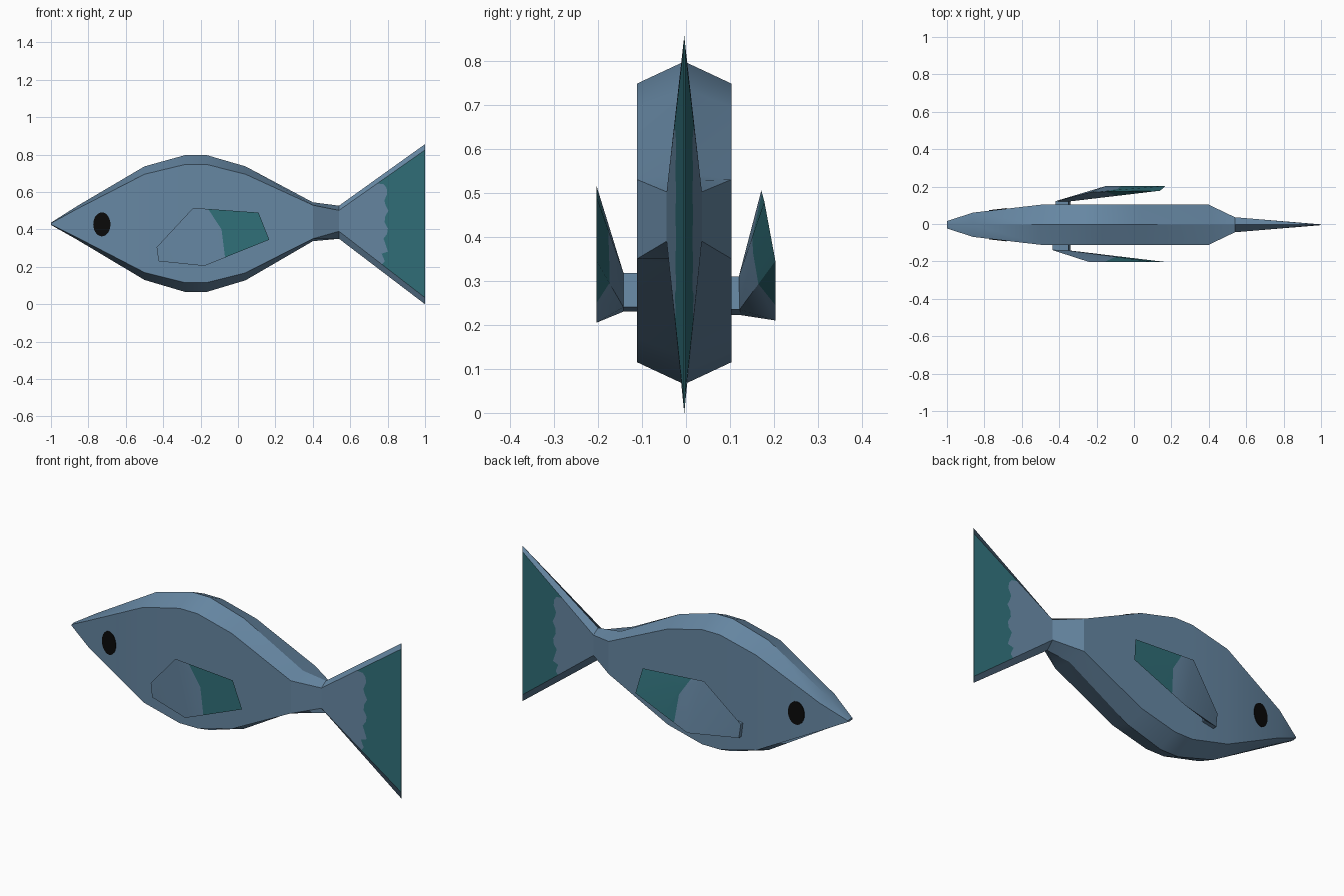
import bpy, bmesh, math

if "Cube" in bpy.data.objects:
    bpy.data.objects.remove(bpy.data.objects["Cube"])

YC = -0.004  # centre plane of the body


def material(name, rgb):
    m = bpy.data.materials.new(name)
    m.diffuse_color = (*rgb, 1)
    m.use_nodes = True
    m.node_tree.nodes["Principled BSDF"].inputs["Base Color"].default_value = m.diffuse_color
    return m


BLUE = material("slate_blue", (0.133, 0.242, 0.365))
TEAL = material("deep_teal", (0.030, 0.160, 0.190))
BLACK = material("eye_black", (0.003, 0.003, 0.003))


def finish(name, bm, mats, smooth=True):
    bmesh.ops.recalc_face_normals(bm, faces=bm.faces[:])
    me = bpy.data.meshes.new(name)
    bm.to_mesh(me)
    bm.free()
    for m in mats:
        me.materials.append(m)
    ob = bpy.data.objects.new(name, me)
    bpy.context.collection.objects.link(ob)
    if smooth:
        bpy.ops.object.select_all(action='DESELECT')
        ob.select_set(True)
        bpy.context.view_layer.objects.active = ob
        bpy.ops.object.shade_smooth_by_angle(angle=math.radians(22))
    return ob


# Body: six-sided sections of (x, half width, bottom ridge, bottom side, top side, top ridge)
SECTIONS = [
    (-1.00, 0.020, 0.424, 0.427, 0.433, 0.436),
    (-0.86, 0.065, 0.345, 0.357, 0.510, 0.525),
    (-0.50, 0.107, 0.130, 0.170, 0.695, 0.737),
    (-0.28, 0.107, 0.065, 0.115, 0.748, 0.798),
    (-0.17, 0.107, 0.065, 0.115, 0.748, 0.798),
    (0.04, 0.107, 0.128, 0.168, 0.695, 0.737),
    (0.40, 0.107, 0.337, 0.350, 0.530, 0.545),
    (0.54, 0.040, 0.350, 0.390, 0.502, 0.527),
]
bm = bmesh.new()
rings = []
for x, w, b0, b1, t1, t0 in SECTIONS:
    ring = [(0, b0), (w, b1), (w, t1), (0, t0), (-w, t1), (-w, b1)]
    rings.append([bm.verts.new((x, YC + y, z)) for y, z in ring])
for a, b in zip(rings, rings[1:]):
    for i in range(6):
        j = (i + 1) % 6
        bm.faces.new((a[i], a[j], b[j], b[i]))
bm.faces.new(rings[0])
bm.faces.new(rings[-1])
finish("body", bm, [BLUE])

# Tail: flat wedge, teal behind a wavy line
WAVE = [0.770, 0.785, 0.768, 0.802, 0.790, 0.778, 0.797, 0.801,
        0.784, 0.786, 0.804, 0.790, 0.782, 0.798, 0.795, 0.780, 0.745]
N = len(WAVE)


def lerp(a, b, x):
    return a + (b - a) * (x - 0.54) / 0.46


bm = bmesh.new()
grids = {}
for s in (-1, 1):
    grid = []
    for i, wx in enumerate(WAVE):
        t = i / (N - 1)
        row = []
        for x in (0.54, wx, 1.0):
            lo, hi = lerp(0.390, 0.035, x), lerp(0.502, 0.825, x)
            row.append(bm.verts.new((x, YC + s * lerp(0.040, 0.002, x), lo + (hi - lo) * t)))
        grid.append(row)
    for a, b in zip(grid, grid[1:]):
        for k in (0, 1):
            bm.faces.new((a[k], a[k + 1], b[k + 1], b[k])).material_index = k
    grids[s] = grid
for end, z0, z1 in ((0, 0.350, 0.0), (-1, 0.527, 0.856)):  # lower and upper ridges
    p, q = bm.verts.new((0.54, YC, z0)), bm.verts.new((1.0, YC, z1))
    for s in (-1, 1):
        r = grids[s][end]
        bm.faces.new((p, q, r[2], r[1], r[0]))
    f = bm.faces.new((q, grids[-1][end][2], grids[1][end][2]))
    f.material_index = 1
for i in range(N - 1):  # trailing edge
    a, b = grids[-1], grids[1]
    bm.faces.new((a[i][2], b[i][2], b[i + 1][2], a[i + 1][2])).material_index = 1
finish("tail", bm, [BLUE, TEAL])


# Side fins: thin blades on a short root, teal behind a bent line
def hull(bm, pts):
    vs = [bm.verts.new(p) for p in pts]
    res = bmesh.ops.convex_hull(bm, input=vs)
    junk = [g for g in res["geom_interior"] + res["geom_unused"] if isinstance(g, bmesh.types.BMVert)]
    if junk:
        bmesh.ops.delete(bm, geom=list(set(junk)), context='VERTS')


LINES = [((-0.160, 0.510), (-0.088, 0.400)), ((-0.088, 0.400), (-0.068, 0.240))]


def behind(x, z, line):
    (x0, z0), (x1, z1) = line
    return x - (x0 + (x1 - x0) * (z - z0) / (z1 - z0)) > 0


def fin(name, blade, root_y):
    bm = bmesh.new()
    hull(bm, blade)
    root = [blade[i] for i in (0, 5, 6, 7)]
    hull(bm, root + [(x, root_y, z) for x, y, z in root])
    for (x0, z0), (x1, z1) in LINES:
        bmesh.ops.bisect_plane(bm, geom=bm.verts[:] + bm.edges[:] + bm.faces[:],
                               plane_co=(x0, 0, z0), plane_no=(z0 - z1, 0, x1 - x0))
    bmesh.ops.recalc_face_normals(bm, faces=bm.faces[:])
    for f in bm.faces:
        c = f.calc_center_median()
        f.material_index = int(any(behind(c.x, c.z, l) for l in LINES))
    finish(name, bm, [BLUE, TEAL])


fin("near_fin", [(-0.435, -0.140, 0.305), (-0.240, -0.203, 0.515), (0.110, -0.203, 0.490),
                 (0.167, -0.203, 0.345), (-0.180, -0.203, 0.205), (-0.425, -0.142, 0.230),
                 (-0.350, -0.142, 0.318), (-0.340, -0.142, 0.240)], -0.09)
fin("far_fin", [(-0.420, 0.122, 0.300), (-0.230, 0.171, 0.505), (0.140, 0.178, 0.480),
                (0.167, 0.203, 0.345), (-0.150, 0.203, 0.210), (-0.410, 0.125, 0.222),
                (-0.350, 0.120, 0.310), (-0.340, 0.122, 0.235)], 0.09)

# Eyes: thin oval plates lying along the sloping cheeks
for name, s in (("near_eye", -1), ("far_eye", 1)):
    bm = bmesh.new()
    loops = []
    for off in (-0.002, 0.003):
        loop = []
        for i in range(28):
            a = math.tau * i / 28
            x = -0.728 + 0.046 * math.cos(a)
            w = 0.065 + 0.042 * (x + 0.86) / 0.36 + off
            loop.append(bm.verts.new((x, YC + s * w, 0.427 + 0.064 * math.sin(a))))
        bm.faces.new(loop)
        loops.append(loop)
    for i in range(28):
        j = (i + 1) % 28
        bm.faces.new((loops[0][i], loops[0][j], loops[1][j], loops[1][i]))
    finish(name, bm, [BLACK], smooth=False)
